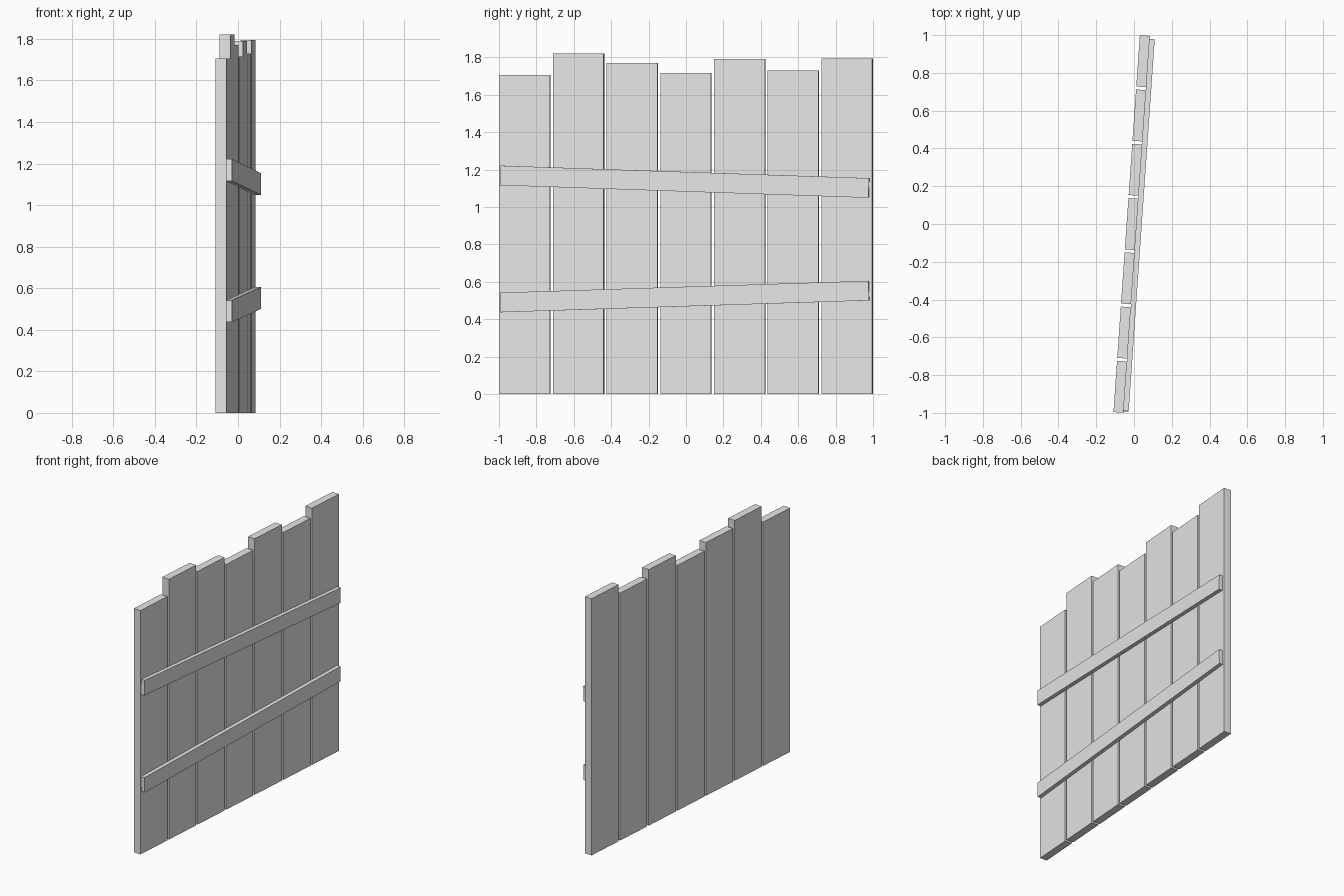
import bpy
from mathutils import Matrix

if "Cube" in bpy.data.objects:
    bpy.data.objects.remove(bpy.data.objects["Cube"], do_unlink=True)

# Single plain grey finish
grey = bpy.data.materials.new("plain_grey")
grey.use_nodes = True
colour = (0.8, 0.8, 0.8, 1)
grey.diffuse_color = colour
grey.node_tree.nodes["Principled BSDF"].inputs["Base Color"].default_value = colour

# The whole fence panel is turned slightly about the vertical
PANEL = Matrix.Translation((-0.0125, 0, 0)) @ Matrix.Rotation(-0.07, 4, "Z")


def board(name, centre, size, tilt=0):
    """Box of the given size, tilted in the panel plane."""
    bpy.ops.mesh.primitive_cube_add(size=1)
    ob = bpy.context.object
    ob.name = name
    ob.data.transform(Matrix.Diagonal((*size, 1)))
    ob.matrix_world = PANEL @ Matrix.Translation(centre) @ Matrix.Rotation(tilt, 4, "X")
    ob.data.materials.append(grey)


# Upright planks with uneven tops
THICK, WIDTH, PITCH = 0.053, 0.272, 0.288
tops = [1.705, 1.82, 1.77, 1.715, 1.79, 1.73, 1.795]
for i, top in enumerate(tops):
    board(f"plank_{i + 1}", (0, (i - 3) * PITCH, top / 2), (THICK, WIDTH, top))

# Two crooked cross rails on the +x face
RAIL = 0.027
for name, z, tilt in (("lower_rail", 0.521, 0.032), ("upper_rail", 1.135, -0.034)):
    board(name, ((THICK + RAIL) / 2, -0.004, z), (RAIL, 1.975, 0.105), tilt)
